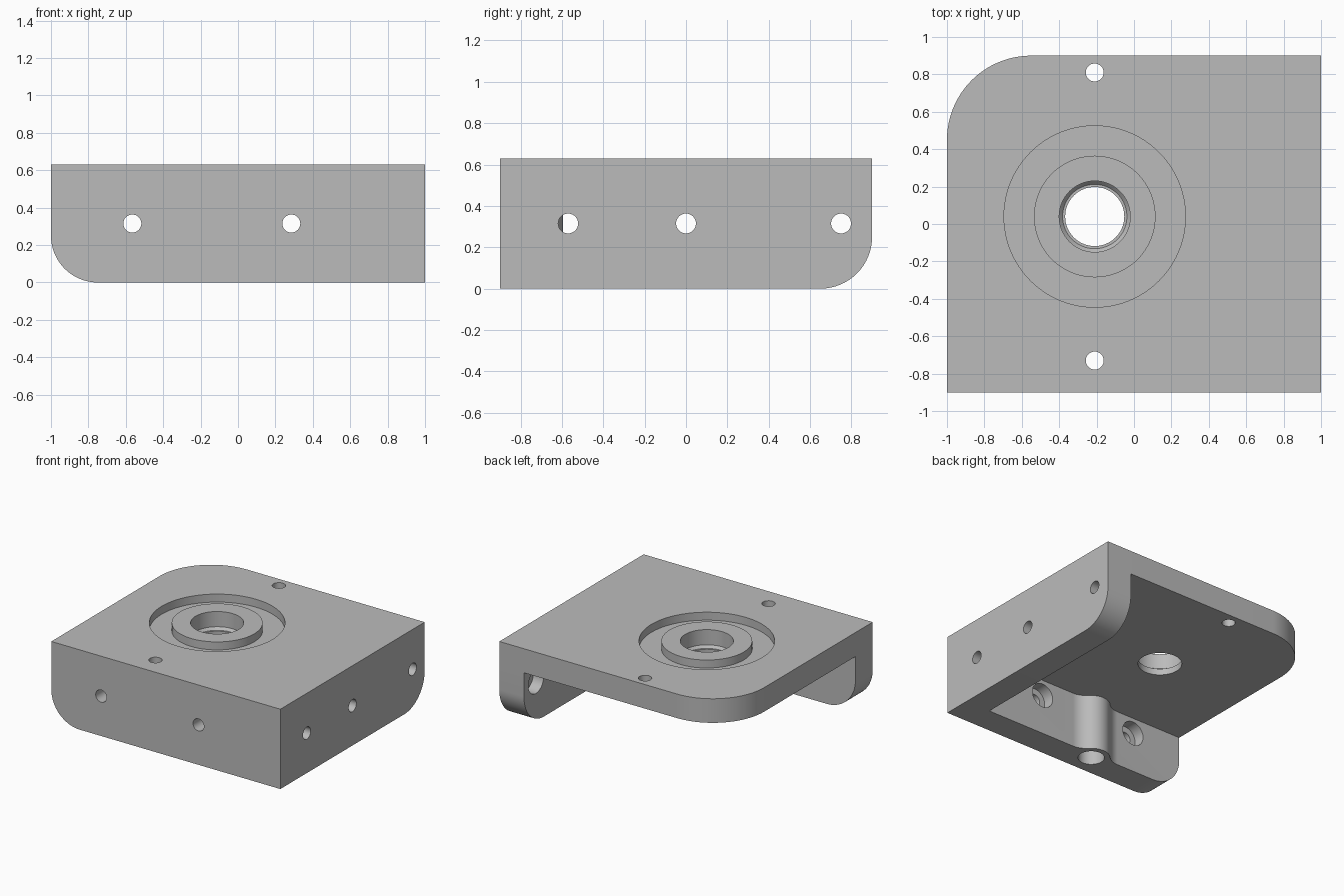
import bpy, bmesh
from math import pi, cos, sin, atan2, sqrt
from mathutils import Matrix, Vector

cube = bpy.data.objects.get("Cube")
if cube:
    bpy.data.objects.remove(cube, do_unlink=True)

H = 0.63        # overall height
WALL = 0.215    # wall thickness
PLATE = 0.19    # top plate thickness
X, Y = 1.0, 0.9
CX, CY = -0.21, 0.04    # bearing seat centre

grey = bpy.data.materials.new("machined grey")
grey.use_nodes = True
grey.diffuse_color = (0.5, 0.5, 0.5, 1)
grey.node_tree.nodes["Principled BSDF"].inputs["Base Color"].default_value = (0.5, 0.5, 0.5, 1)


def finish(name, bm):
    bmesh.ops.recalc_face_normals(bm, faces=bm.faces)
    mesh = bpy.data.meshes.new(name)
    bm.to_mesh(mesh)
    bm.free()
    mesh.materials.append(grey)
    obj = bpy.data.objects.new(name, mesh)
    bpy.context.collection.objects.link(obj)
    return obj


def arc(cx, cy, r, a0, a1, n=16):
    return [(cx + r * cos(a0 + (a1 - a0) * i / n), cy + r * sin(a0 + (a1 - a0) * i / n))
            for i in range(n + 1)]


def prism(name, outline, place, offset):
    """Extrude a 2D outline; place maps (u, v) to a 3D point."""
    bm = bmesh.new()
    face = bm.faces.new([bm.verts.new(place(u, v)) for u, v in outline])
    new = bmesh.ops.extrude_face_region(bm, geom=[face])["geom"]
    bmesh.ops.translate(bm, vec=offset, verts=[g for g in new if isinstance(g, bmesh.types.BMVert)])
    return finish(name, bm)


def revolve(name, profile, matrix, steps=48):
    """Turn a closed (radius, height) profile about local z."""
    bm = bmesh.new()
    verts = [bm.verts.new((r, 0, z)) for r, z in profile]
    edges = [bm.edges.new((a, b)) for a, b in zip(verts, verts[1:] + verts[:1])
             if a.co.x + b.co.x > 0]
    bmesh.ops.spin(bm, geom=verts + edges, cent=(0, 0, 0), axis=(0, 0, 1),
                   angle=2 * pi, steps=steps, use_merge=True)
    bmesh.ops.remove_doubles(bm, verts=bm.verts, dist=1e-5)
    bm.transform(matrix)
    return finish(name, bm)


def combine(target, tool, operation):
    mod = target.modifiers.new(operation, "BOOLEAN")
    mod.operation, mod.solver, mod.object = operation, "EXACT", tool
    bpy.context.view_layer.objects.active = target
    bpy.ops.object.modifier_apply(modifier=mod.name)
    bpy.data.objects.remove(tool, do_unlink=True)


# Top plate with one large rounded corner
R = 0.45
bracket = prism("bracket", [(-X, -Y), (X, -Y), (X, Y)] + arc(-X + R, Y - R, R, pi / 2, pi, 32),
                lambda u, v: (u, v, H - PLATE), (0, 0, PLATE))

# Front and side walls, each with a rounded free lower corner
r = 0.25
front_wall = prism("front_wall", [(X, 0), (X, H), (-X, H)] + arc(-X + r, r, r, pi, 1.5 * pi),
                   lambda u, v: (u, -Y, v), (0, WALL, 0))
side_wall = prism("side_wall", [(-Y, 0), (-Y, H), (Y, H)] + arc(Y - r, r, r, 0, -pi / 2),
                  lambda u, v: (X, u, v), (-WALL, 0, 0))

# Rounded screw boss blended into the front wall
by, br, fr = -0.73, 0.136, 0.15
inner = -Y + WALL
dx = sqrt((br + fr) ** 2 - (inner + fr - by) ** 2)
tilt = atan2(inner + fr - by, dx)
bump = (arc(CX + dx, inner + fr, fr, -pi / 2, -pi + tilt, 12)
        + arc(CX, by, br, tilt, pi - tilt, 24)[1:-1]
        + arc(CX - dx, inner + fr, fr, -tilt, -pi / 2, 12))
bump += [(CX - dx, inner - 0.1), (CX + dx, inner - 0.1)]
boss = prism("screw_boss", bump, lambda u, v: (u, v, 0), (0, 0, H - PLATE / 2))

for part in (front_wall, side_wall, boss):
    combine(bracket, part, "UNION")

# Bearing seat: ring groove and stepped centre bore
centre = Matrix.Translation((CX, CY, 0))
combine(bracket, revolve("groove_cutter", [(0.325, H - 0.063), (0.485, H - 0.063),
                                           (0.485, H + 0.1), (0.325, H + 0.1)], centre, 96), "DIFFERENCE")
combine(bracket, revolve("bore_cutter", [(0, 0.3), (0.158, 0.3), (0.158, 0.49), (0.172, 0.49),
                                         (0.19, 0.51), (0.19, H + 0.1), (0, H + 0.1)], centre, 64),
        "DIFFERENCE")


# Screw holes: narrow from the outer face, counterbored on the far side
def screw_hole(origin, direction, step, end):
    hole, head = 0.048, 0.095
    profile = [(0, -0.05), (hole, -0.05), (hole, step), (head, step), (head, end), (0, end)]
    turn = Vector(direction).to_track_quat("Z", "Y").to_matrix().to_4x4()
    cutter = revolve("hole_cutter", profile, Matrix.Translation(origin) @ turn)
    combine(bracket, cutter, "DIFFERENCE")


mid = H / 2
for x in (-0.565, 0.285):
    screw_hole((x, -Y, mid), (0, 1, 0), WALL - 0.09, WALL + 0.04)
for y in (-0.57, 0, 0.75):
    screw_hole((X, y, mid), (-1, 0, 0), WALL - 0.09, WALL + 0.04)
screw_hole((CX, by, H), (0, 0, -1), H - 0.2, H + 0.05)
screw_hole((CX, 0.81, H), (0, 0, -1), PLATE + 0.05, PLATE + 0.1)

# Smooth the curved walls, keep machined edges crisp
bpy.ops.object.select_all(action="DESELECT")
bracket.select_set(True)
bpy.context.view_layer.objects.active = bracket
bpy.ops.object.shade_smooth_by_angle(angle=pi / 6)
